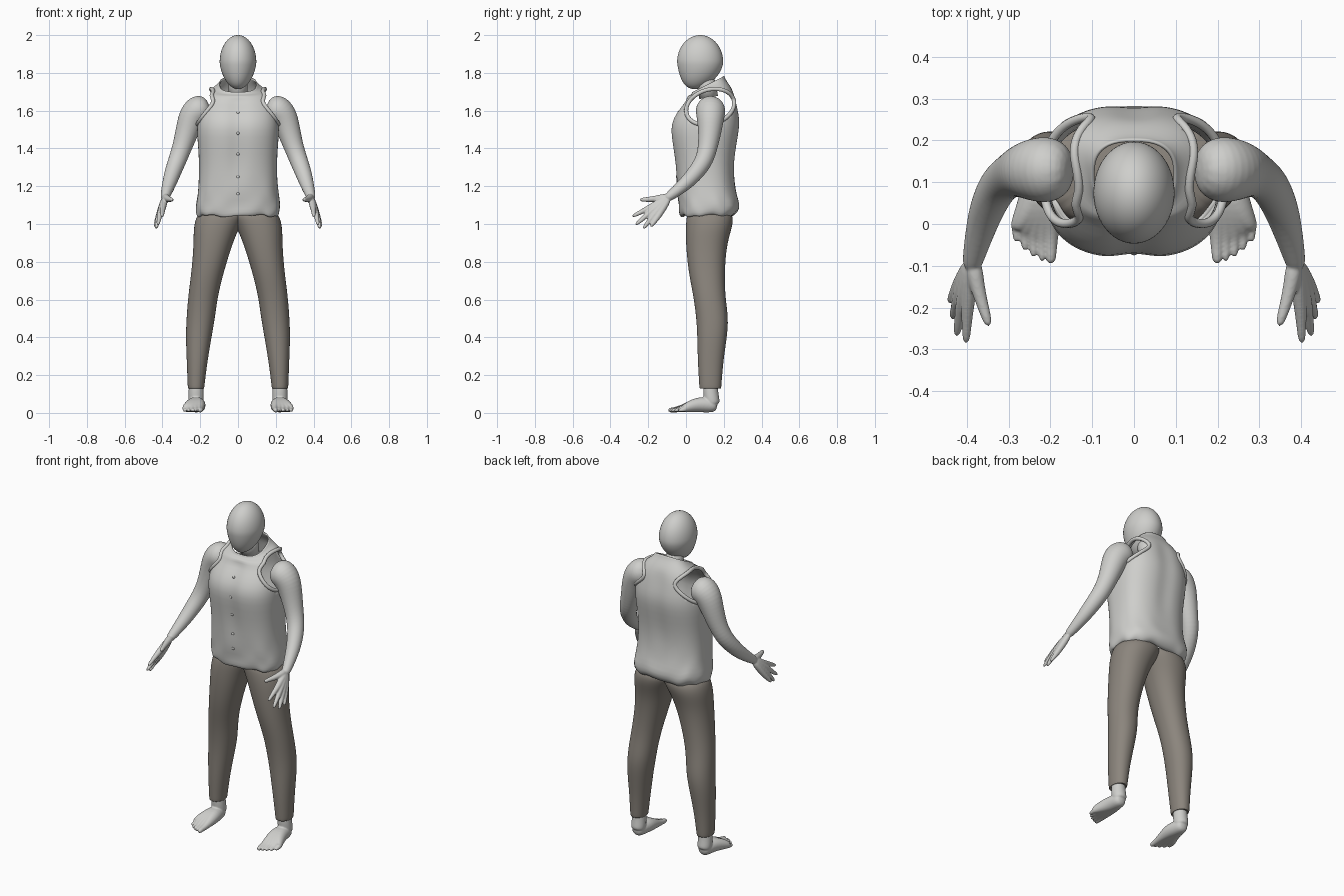
import bpy
import bmesh
import math
from mathutils import Vector
from mathutils.bvhtree import BVHTree

if "Cube" in bpy.data.objects:
    bpy.data.objects.remove(bpy.data.objects["Cube"], do_unlink=True)


def material(name, colour):
    m = bpy.data.materials.new(name)
    m.use_nodes = True
    m.diffuse_color = (*colour, 1)
    m.node_tree.nodes["Principled BSDF"].inputs["Base Color"].default_value = (*colour, 1)
    return m


PALE = material("pale grey", (0.62, 0.62, 0.60))
BROWN = material("warm brown grey", (0.26, 0.235, 0.205))


def make_object(name, bm, mat):
    mesh = bpy.data.meshes.new(name)
    bm.to_mesh(mesh)
    bm.free()
    mesh.materials.append(mat)
    mesh.polygons.foreach_set("use_smooth", [True] * len(mesh.polygons))
    ob = bpy.data.objects.new(name, mesh)
    bpy.context.collection.objects.link(ob)
    return ob


def modify(ob, kind, **settings):
    """Add a modifier and apply it at once."""
    m = ob.modifiers.new(kind.lower(), kind)
    for key, value in settings.items():
        setattr(m, key, value)
    bpy.ops.object.select_all(action="DESELECT")
    ob.select_set(True)
    bpy.context.view_layer.objects.active = ob
    bpy.ops.object.modifier_apply(modifier=m.name)


def mirror(ob):
    modify(ob, "MIRROR", use_mirror_merge=False)


def loft(bm, rings, cap=True):
    """Skin a list of point rings."""
    loops = [[bm.verts.new(p) for p in ring] for ring in rings]
    n = len(loops[0])
    for low, high in zip(loops, loops[1:]):
        for i in range(n):
            j = (i + 1) % n
            bm.faces.new((low[i], low[j], high[j], high[i]))
    if cap:
        bm.faces.new(loops[0][::-1])
        bm.faces.new(loops[-1])


def section(x0, x1, y0, y1, z, power, n, tilt=0.0):
    """Horizontal superellipse ring, optionally tilted along y."""
    ring = []
    for i in range(n):
        a = 2 * math.pi * i / n
        c, s = math.cos(a), math.sin(a)
        x = (x0 + x1) / 2 + (x1 - x0) / 2 * math.copysign(abs(c) ** (2 / power), c)
        dy = (y1 - y0) / 2 * math.copysign(abs(s) ** (2 / power), s)
        y = (y0 + y1) / 2 + dy
        ring.append(Vector((x, y, z + tilt * (y - 0.12))))
    return ring


def tube(bm, path, n=12):
    """Round tapered limb through (x, y, z, radius) points."""
    pts = [Vector(p[:3]) for p in path]
    rings = []
    for i, p in enumerate(pts):
        along = pts[min(i + 1, len(pts) - 1)] - pts[max(i - 1, 0)]
        q = along.to_track_quat("Z", "X")
        rings.append([p + q @ Vector((math.cos(a), math.sin(a), 0)) * path[i][3]
                      for a in (2 * math.pi * k / n for k in range(n))])
    loft(bm, rings)


def limb(name, paths):
    """Fuse several tubes into one organic mesh, then mirror it."""
    bm = bmesh.new()
    for path in paths:
        tube(bm, path)
    ob = make_object(name, bm, PALE)
    modify(ob, "SUBSURF", levels=2)
    modify(ob, "REMESH", mode="VOXEL", voxel_size=0.004, use_smooth_shade=True)
    modify(ob, "SMOOTH", factor=0.5, iterations=4)
    mirror(ob)
    return ob


# Head: egg with a narrower chin set forward
bm = bmesh.new()
bmesh.ops.create_uvsphere(bm, u_segments=48, v_segments=32, radius=1)
for v in bm.verts:
    low = max(0, -v.co.z)
    taper = 1 - 0.12 * low
    v.co = (v.co.x * 0.097 * taper, 0.075 + v.co.y * 0.122 * taper - 0.03 * low ** 2,
            1.857 + v.co.z * 0.143)
make_object("head", bm, PALE)

# Neck inside the collar
bm = bmesh.new()
tube(bm, [(0, 0.12, 1.67, 0.05), (0, 0.11, 1.73, 0.05), (0, 0.09, 1.79, 0.05)], 24)
make_object("neck", bm, PALE)

# Vest: height, half width, front, back, tilt
VEST = [(1.048, .195, -.015, .232, 0), (1.038, .21, -.028, .245, 0), (1.06, .222, -.037, .275, 0),
        (1.10, .224, -.038, .285, 0), (1.15, .215, -.045, .27, 0), (1.22, .208, -.05, .257, 0),
        (1.32, .205, -.058, .255, 0), (1.42, .212, -.074, .27, 0), (1.5, .218, -.086, .285, 0),
        (1.56, .213, -.073, .287, 0), (1.62, .198, -.03, .274, 0), (1.66, .185, -.005, .262, .1),
        (1.695, .163, .005, .245, .15), (1.712, .135, .02, .225, .3),
        (1.728, .108, .03, .208, .45), (1.742, .1, .033, .203, .5)]
rings = []
for z, half, front, back, tilt in VEST:
    ring = section(-half, half, front, back, z, 2.6, 72, tilt)
    for i, p in enumerate(ring):
        a = 2 * math.pi * i / len(ring)
        # shallow furrow down the chest and spine
        if 1.3 < z < 1.67:
            p.y += (0.012 if p.y < 0.12 else -0.008) * math.exp(-(p.x / 0.045) ** 2)
        # gathered folds at the hem
        if z < 1.16:
            fold = math.sin(5 * a + 1) + 0.7 * math.sin(11 * a)
            p.z += 0.005 * fold
            p.x *= 1 + 0.012 * math.sin(9 * a + 40 * z)
            p.y += 0.003 * math.sin(8 * a - 50 * z)
    rings.append(ring)
bm = bmesh.new()
loft(bm, rings, cap=False)
vest = make_object("vest", bm, PALE)
modify(vest, "SUBSURF", levels=1)
modify(vest, "SOLIDIFY", thickness=0.007, offset=-1)
surface = BVHTree.FromObject(vest, bpy.context.evaluated_depsgraph_get())


def armhole(a):
    dy = 0.127 * math.cos(a)
    return 0.128 + dy, 1.62 + 0.093 * math.sin(a) + 0.15 * dy


# Armholes cut through the vest, with a rolled rim on each
ANGLES = [2 * math.pi * i / 64 for i in range(64)]
for side, label in ((1, "left"), (-1, "right")):
    rim = []
    for a in ANGLES:
        y, z = armhole(a)
        hit = surface.ray_cast(Vector((side, y, z)), Vector((-side, 0, 0)))[0]
        if hit and hit.x * side > 0.07:
            rim.append(hit)
    curve = bpy.data.curves.new(label + "_armhole_rim", "CURVE")
    curve.dimensions = "3D"
    curve.bevel_depth = 0.011
    curve.bevel_resolution = 3
    spline = curve.splines.new("POLY")
    spline.points.add(len(rim) - 1)
    for point, co in zip(spline.points, rim):
        point.co = (*co, 1)
    spline.use_cyclic_u = True
    spline.use_smooth = True
    curve.materials.append(PALE)
    bpy.context.collection.objects.link(bpy.data.objects.new(curve.name, curve))

    bm = bmesh.new()
    loft(bm, [[Vector((x, *armhole(a))) for a in ANGLES] for x in sorted((side * 0.08, side * 0.5))])
    cutter = make_object("armhole_cutter", bm, PALE)
    cutter.hide_render = True
    modify(vest, "BOOLEAN", object=cutter, operation="DIFFERENCE", solver="EXACT")
    bpy.data.objects.remove(cutter, do_unlink=True)

# Buttons down the front
for k, z in enumerate((1.59, 1.48, 1.37, 1.25, 1.16)):
    hit = surface.ray_cast(Vector((0, -1, z)), Vector((0, 1, 0)))[0]
    bm = bmesh.new()
    bmesh.ops.create_uvsphere(bm, u_segments=12, v_segments=8, radius=0.008)
    bmesh.ops.scale(bm, vec=(1, 0.6, 1), verts=bm.verts)
    bmesh.ops.translate(bm, vec=hit, verts=bm.verts)
    make_object(f"button_{k + 1}", bm, PALE)

# Trousers: height, inner x, outer x, front, back
LEG = [(.135, .19, .254, .085, .172), (.122, .179, .265, .071, .186), (.15, .177, .267, .07, .188),
       (.27, .162, .271, .062, .197), (.4, .14, .277, .06, .217), (.5, .122, .273, .055, .226),
       (.62, .107, .264, .039, .207), (.75, .074, .246, .012, .205), (.88, .034, .236, 0, .215),
       (.96, .003, .236, -.002, .237), (1.02, -.03, .229, 0, .253), (1.08, -.06, .2, .01, .24)]
bm = bmesh.new()
loft(bm, [section(x0, x1, y0, y1, z, 2.15, 28) for z, x0, x1, y0, y1 in LEG])
trousers = make_object("trousers", bm, BROWN)
modify(trousers, "SUBSURF", levels=2)
mirror(trousers)

# Arms with hands: each finger runs from the wrist through its knuckle
WRIST = (.385, -.085, 1.145, .022)
arm = [(.15, .13, 1.63, .05), (.2, .13, 1.614, .086), (.243, .13, 1.575, .078),
       (.267, .127, 1.5, .066), (.291, .118, 1.42, .056), (.32, .1, 1.34, .051),
       (.345, .055, 1.275, .046), (.364, 0, 1.215, .039), (.383, -.075, 1.155, .028),
       (.39, -.11, 1.13, .022)]
fingers = [((.398, -.185, 1.09), (.402, -.288, 1.038)), ((.41, -.182, 1.068), (.425, -.27, .993)),
           ((.417, -.168, 1.051), (.435, -.228, .973)), ((.42, -.148, 1.04), (.442, -.188, .985))]
paths = [arm]
for knuckle, tip in fingers:
    middle = [k + (t - k) * 0.5 for k, t in zip(knuckle, tip)]
    paths.append([WRIST, (*knuckle, .018), (*middle, .0125), (*tip, .0095)])
paths.append([WRIST, (.378, -.14, 1.135, .02), (.362, -.195, 1.13, .014), (.346, -.247, 1.128, .011)])
limb("arms", paths)

# Feet: ankle plus five toes that fan out from the heel
paths = [[(.222, .13, .17, .04), (.222, .13, .11, .041), (.222, .137, .06, .044), (.222, .147, .035, .035)]]
for i in range(5):
    x = .199 + .0205 * i
    reach = -.097 + .003 * i + .0025 * i * i
    size = .015 if i == 0 else .0115
    paths.append([(.222, .168, .036, .032), (.222, .12, .043, .043), (.222 + .007 * (i - 2), .055, .044, .042),
                  (x, -.015, .024, .021), (x, reach + .04, .017, size), (x, reach, .013, size * .85)])
limb("feet", paths)
